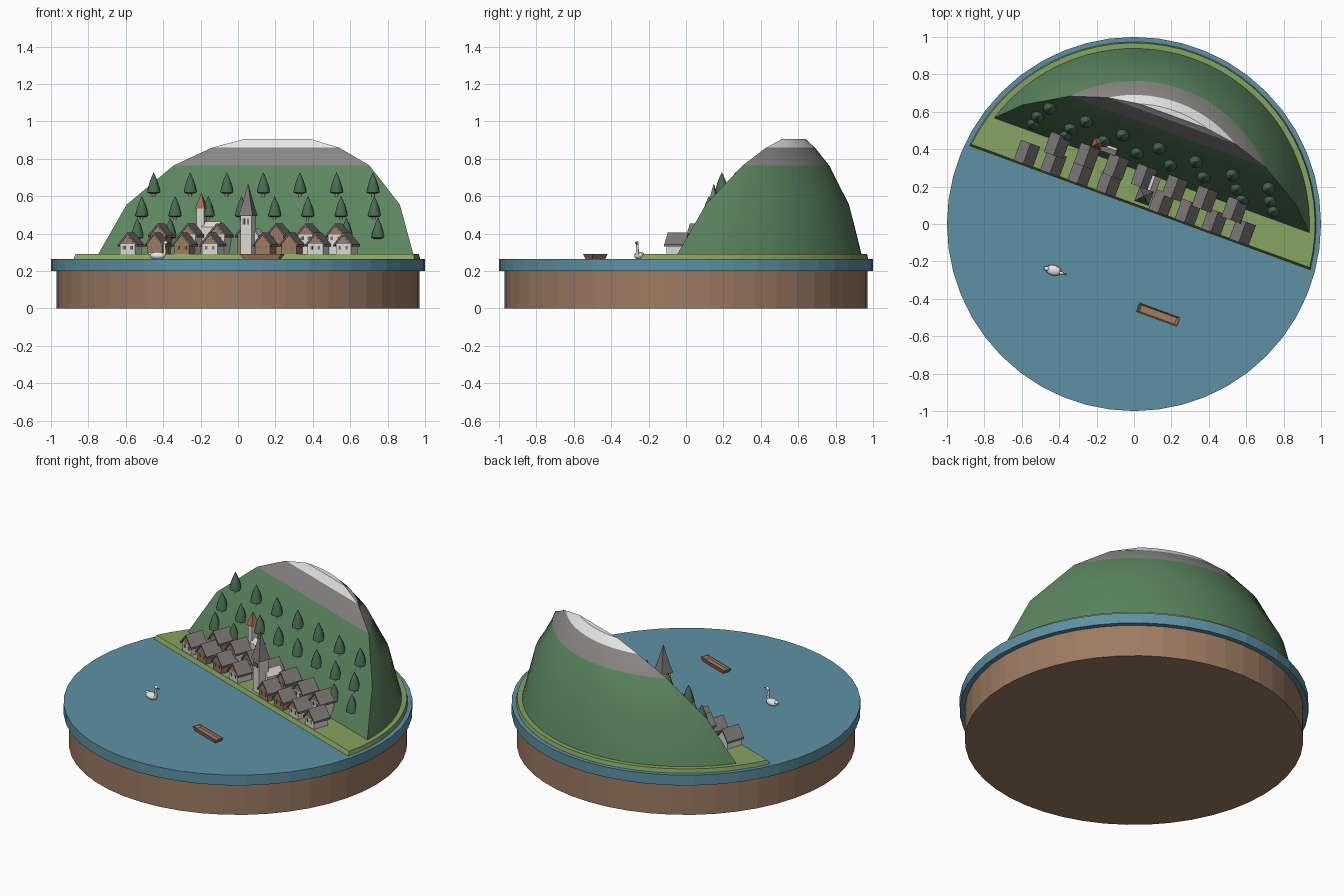
import bpy, bmesh, math
from mathutils import Matrix, Vector

if "Cube" in bpy.data.objects:
    bpy.data.objects.remove(bpy.data.objects["Cube"], do_unlink=True)

COLOURS = {
    "earth_brown": (.34, .2, .125), "lake_blue": (.11, .285, .37),
    "shore_green": (.24, .37, .12), "hill_green": (.105, .235, .115),
    "rock_grey": (.25, .24, .23), "snow_white": (.85, .85, .85),
    "roof_grey": (.2, .185, .18), "wall_white": (.72, .7, .68),
    "tree_green": (.065, .15, .085), "tile_red": (.38, .15, .08),
}
MATS = {}
for name, rgb in COLOURS.items():
    m = bpy.data.materials.new(name)
    m.use_nodes = True
    m.diffuse_color = (*rgb, 1)
    b = m.node_tree.nodes["Principled BSDF"]
    b.inputs["Base Color"].default_value = (*rgb, 1)
    b.inputs["Roughness"].default_value = .8
    MATS[name] = m
KEYS = list(MATS)
TURN = Matrix.Rotation(math.radians(-20), 4, "Z")   # the shore runs at a slant
SHORE = .29


def finish(bm, name, smooth=None, turn=True):
    if turn:
        bm.transform(TURN)
    bmesh.ops.recalc_face_normals(bm, faces=bm.faces)
    me = bpy.data.meshes.new(name)
    bm.to_mesh(me)
    bm.free()
    # keep only the materials this part uses
    used = sorted({p.material_index for p in me.polygons})
    index = [used.index(p.material_index) for p in me.polygons]
    for k in used:
        me.materials.append(MATS[KEYS[k]])
    me.polygons.foreach_set("material_index", index)
    ob = bpy.data.objects.new(name, me)
    bpy.context.collection.objects.link(ob)
    if smooth:
        bpy.ops.object.select_all(action="DESELECT")
        bpy.context.view_layer.objects.active = ob
        ob.select_set(True)
        bpy.ops.object.shade_smooth_by_angle(angle=math.radians(smooth))
    return ob


def loft(bm, rings, mats):
    """Skin closed rings; mats has one colour per band, the last also caps the top."""
    loops = [[bm.verts.new(p) for p in r] for r in rings]
    for low, high, mat in zip(loops, loops[1:], mats):
        for i in range(len(low)):
            j = (i + 1) % len(low)
            bm.faces.new((low[i], low[j], high[j], high[i])).material_index = KEYS.index(mat)
    bm.faces.new(loops[0]).material_index = KEYS.index(mats[0])
    bm.faces.new(loops[-1]).material_index = KEYS.index(mats[-1])


def circle(r, z, n, x=0, y=0, start=0):
    return [(x + r * math.cos(start + i * math.tau / n),
             y + r * math.sin(start + i * math.tau / n), z) for i in range(n)]


def segment(r, v, z, n=32):
    """Part of a disc behind the chord y = v."""
    a = math.asin(v / r)
    return [(r * math.cos(a + (math.pi - 2 * a) * i / n),
             r * math.sin(a + (math.pi - 2 * a) * i / n), z) for i in range(n + 1)]


def prism(bm, profile, u, v0, v1, mat, along_u=False):
    """Extrude a profile of (side, height) points."""
    def place(s, d, z):
        return (d, u + s, z) if along_u else (u + s, d, z)
    loft(bm, [[place(s, d, z) for s, z in profile] for d in (v0, v1)], [mat])


def house(bm, u, v, eave, ridge, wall, w=.043, d=.05, z=SHORE, along_u=False):
    prism(bm, [(-w, z), (w, z), (w, eave), (0, ridge - .012), (-w, eave)],
          u, v - d, v + d, wall, along_u)
    o, t = w + .012, .012
    drop = eave - (ridge - eave) * .25
    prism(bm, [(-o, drop), (0, ridge - t), (o, drop), (o, drop + t), (0, ridge), (-o, drop + t)],
          u, v - d - .008, v + d + .008, "roof_grey", along_u)


def square(h, z, u, v):
    return circle(h * math.sqrt(2), z, 4, u, v, math.pi / 4)


# Round base and lake
bm = bmesh.new()
loft(bm, [circle(.97, 0, 48), circle(.97, .2, 48)], ["earth_brown"])
finish(bm, "earth_base", turn=False)
bm = bmesh.new()
loft(bm, [circle(1, .2, 48), circle(1, .265, 48)], ["lake_blue"])
finish(bm, "lake", turn=False)

# Shore and half mountain
bm = bmesh.new()
loft(bm, [segment(.975, .09, .26), segment(.968, .103, SHORE)], ["shore_green"])
finish(bm, "shore")
bm = bmesh.new()
levels = [(.94, .275, .285), (.872, .395, .555), (.765, .525, .765),
          (.69, .588, .86), (.643, .614, .905)]
loft(bm, [segment(*l) for l in levels],
     ["hill_green", "hill_green", "rock_grey", "snow_white"])
finish(bm, "mountain", smooth=30)

# Village houses in two rows, gables to the lake
front = [(-.667, 0), (-.515, 1), (-.36, 1), (-.2, 0), (.1, 1), (.25, 1), (.4, 0), (.56, 0)]
back = [(-.53, 1), (-.36, 0), (-.195, 0), (-.035, 1), (.14, 1), (.31, 0), (.48, 0)]
bm = bmesh.new()
for row, v, eave, ridge in ((front, .158, .345, .405), (back, .255, .395, .455)):
    for u, wooden in row:
        house(bm, u, v, eave, ridge, "earth_brown" if wooden else "wall_white")
        face = v - .05
        if not wooden:   # boarded gable
            prism(bm, [(-.04, eave), (.04, eave), (0, ridge - .016)],
                  u, face - .003, face + .002, "earth_brown")
        for s in (-.02, .02):   # windows
            prism(bm, [(s - .007, eave - .03), (s + .007, eave - .03),
                       (s + .007, eave - .01), (s - .007, eave - .01)],
                  u, face - .003, face + .002, "roof_grey")
finish(bm, "village_houses")

# Lakeside church with a tall spire
bm = bmesh.new()
prism(bm, [(-.032, SHORE), (.032, SHORE), (.032, .39), (0, .43), (-.032, .39)],
      .02, .17, .28, "wall_white")
loft(bm, [square(.032, z, 0, .158) for z in (SHORE, .5)], ["wall_white"])
loft(bm, [square(.04, .495, 0, .158), square(.026, .55, 0, .158),
          square(.001, .665, 0, .158)], ["roof_grey"] * 2)
for s in (-.012, .012):
    prism(bm, [(s - .006, .45), (s + .006, .45), (s + .006, .48), (s - .006, .48)],
          0, .122, .128, "roof_grey")
finish(bm, "church")

# Chapel on the slope
bm = bmesh.new()
prism(bm, [(-.028, .36), (.028, .36), (.028, .435), (0, .465), (-.028, .435)],
      .336, -.32, -.22, "wall_white", along_u=True)
loft(bm, [square(.021, z, -.33, .336) for z in (.36, .54)], ["wall_white"])
loft(bm, [square(.027, .535, -.33, .336), square(.001, .615, -.33, .336)], ["tile_red"])
finish(bm, "hill_chapel")

# Trees in staggered rows on the slope
bm = bmesh.new()
rows = [([-.635 + .208 * i for i in range(7)], .427, .615),
        ([-.68 + .189 * i for i in range(8)], .365, .488),
        ([-.69, -.503, .5, .679], .322, .372)]
for us, v, z in rows:
    for u in us:
        loft(bm, [circle(.009, z - .04, 10, u, v), circle(.009, z, 10, u, v)], ["earth_brown"])
        loft(bm, [circle(r, z + h, 10, u, v) for r, h in
                  ((.02, 0), (.036, .006), (.032, .03), (.02, .07), (.001, .112))],
             ["tree_green"] * 4)
finish(bm, "trees", smooth=50)

# Rowing boat, open on top
bm = bmesh.new()


def hull(l, w, z):
    return [Vector((.287 + a * l, -.411 + b * w, z))
            for a, b in ((-1, -1), (1, -1), (1, 1), (-1, 1))]


loft(bm, [hull(.095, .018, .258), hull(.118, .027, .29), hull(.112, .022, .29),
          hull(.1, .018, .278)], ["earth_brown"] * 3)
finish(bm, "boat")

# Swan
bm = bmesh.new()


def ball(x, y, z, sx, sy, sz, mat="snow_white"):
    m = Matrix.Translation((x, y, z)) @ Matrix.Rotation(-.25, 4, "Z") @ Matrix.Diagonal((sx, sy, sz, 1))
    vs = bmesh.ops.create_uvsphere(bm, u_segments=14, v_segments=8, radius=1, matrix=m)["verts"]
    for f in {f for v in vs for f in v.link_faces}:
        f.material_index = KEYS.index(mat)


ball(-.43, -.248, .282, .043, .028, .021)
ball(-.466, -.238, .292, .016, .012, .008)
ball(-.388, -.262, .352, .013, .009, .01)
ball(-.37, -.267, .349, .011, .005, .004, "tile_red")
loft(bm, [circle(r, z, 8, x, -.26) for r, z, x in
          ((.011, .28, -.4), (.008, .3, -.391), (.007, .33, -.394), (.007, .352, -.39))],
     ["snow_white"] * 3)
finish(bm, "swan", smooth=60, turn=False)
